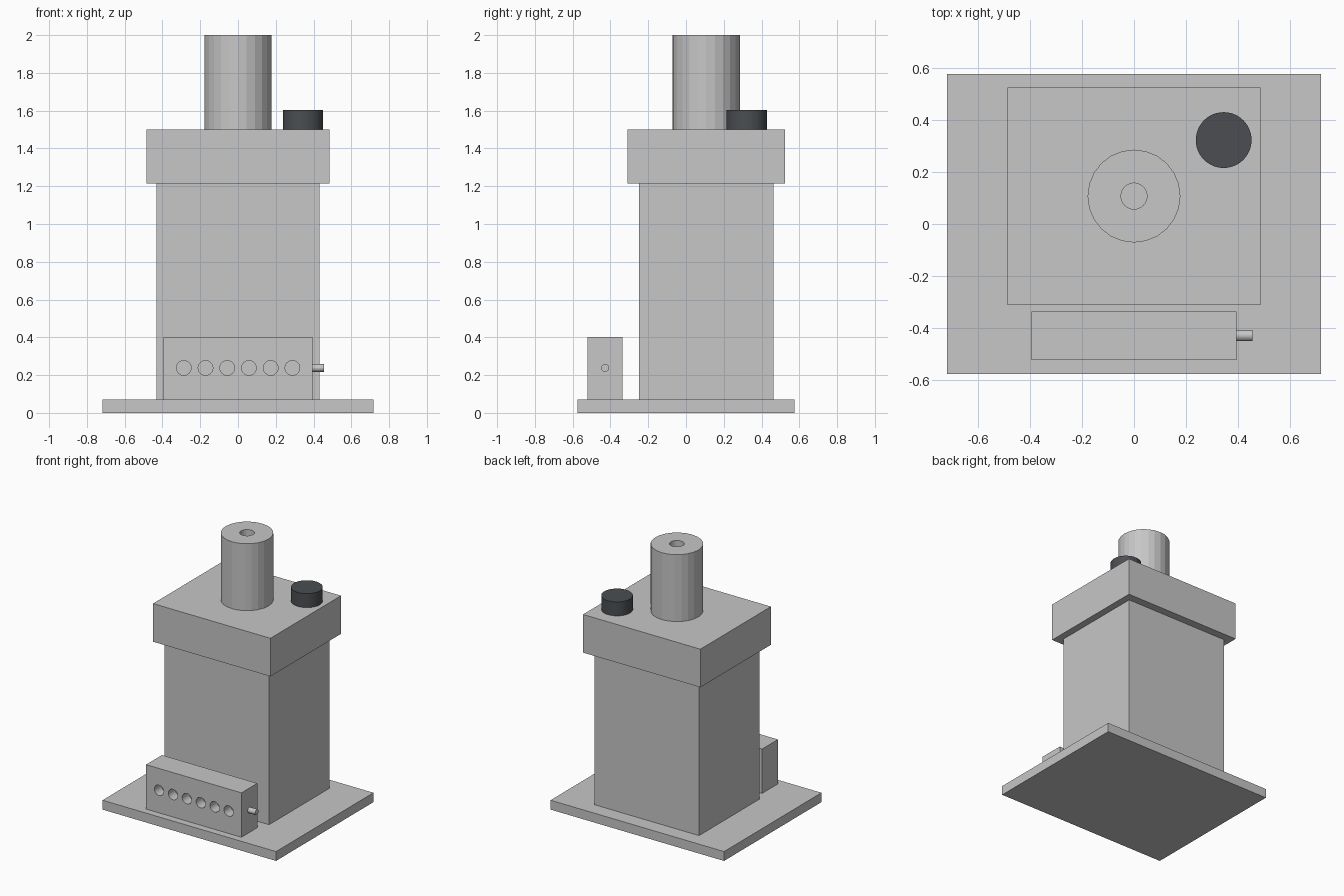
import bpy
from math import radians

default = bpy.data.objects.get("Cube")
if default:
    bpy.data.objects.remove(default, do_unlink=True)


def material(name, rgb):
    mat = bpy.data.materials.new(name)
    mat.use_nodes = True
    mat.diffuse_color = (*rgb, 1)
    mat.node_tree.nodes["Principled BSDF"].inputs["Base Color"].default_value = (*rgb, 1)
    return mat


grey = material("light grey", (0.57, 0.57, 0.57))
dark = material("charcoal", (0.07, 0.076, 0.084))


def block(name, x, y, z):
    """Box spanning the given (low, high) range on each axis."""
    spans = (x, y, z)
    bpy.ops.mesh.primitive_cube_add(size=1, location=[(a + b) / 2 for a, b in spans])
    ob = bpy.context.object
    ob.name = name
    ob.scale = [b - a for a, b in spans]
    bpy.ops.object.transform_apply(location=False, rotation=False, scale=True)
    ob.data.materials.append(grey)
    return ob


def cylinder(name, centre, radius, depth, sides, mat=grey, turn=(0, 0, 0)):
    bpy.ops.mesh.primitive_cylinder_add(vertices=sides, radius=radius, depth=depth,
                                        location=centre, rotation=turn)
    ob = bpy.context.object
    ob.name = name
    ob.data.materials.append(mat)
    return ob


def drill(target, cutter):
    """Cut a hole, then discard the cutter."""
    cutter.hide_render = True
    mod = target.modifiers.new("hole", "BOOLEAN")
    mod.operation = "DIFFERENCE"
    mod.solver = "EXACT"
    mod.object = cutter
    bpy.context.view_layer.objects.active = target
    bpy.ops.object.modifier_apply(modifier=mod.name)
    bpy.data.objects.remove(cutter, do_unlink=True)


# Base, tower and overhanging cap
block("base_plate", (-0.717, 0.717), (-0.575, 0.575), (0, 0.07))
block("tower_body", (-0.432, 0.432), (-0.25, 0.463), (0.07, 1.215))
block("tower_cap", (-0.485, 0.485), (-0.31, 0.523), (1.215, 1.5))

# Top column with a small bore
column = cylinder("top_column", (0, 0.107, 1.75), 0.178, 0.5, 24)
drill(column, cylinder("bore_cutter", (0, 0.107, 2), 0.05, 0.2, 24))

# Dark knob at the back corner
cylinder("knob", (0.344, 0.322, 1.552), 0.107, 0.105, 48, dark)

# Front terminal box with a row of sockets
box = block("terminal_box", (-0.394, 0.394), (-0.522, -0.335), (0.07, 0.402))
for i in range(6):
    x = -0.287 + i * 0.115
    drill(box, cylinder("socket_cutter", (x, -0.522, 0.238), 0.039, 0.16, 24,
                        turn=(radians(90), 0, 0)))

# Side pin on the terminal box
cylinder("side_pin", (0.42, -0.428, 0.238), 0.021, 0.07, 16, turn=(0, radians(90), 0))
